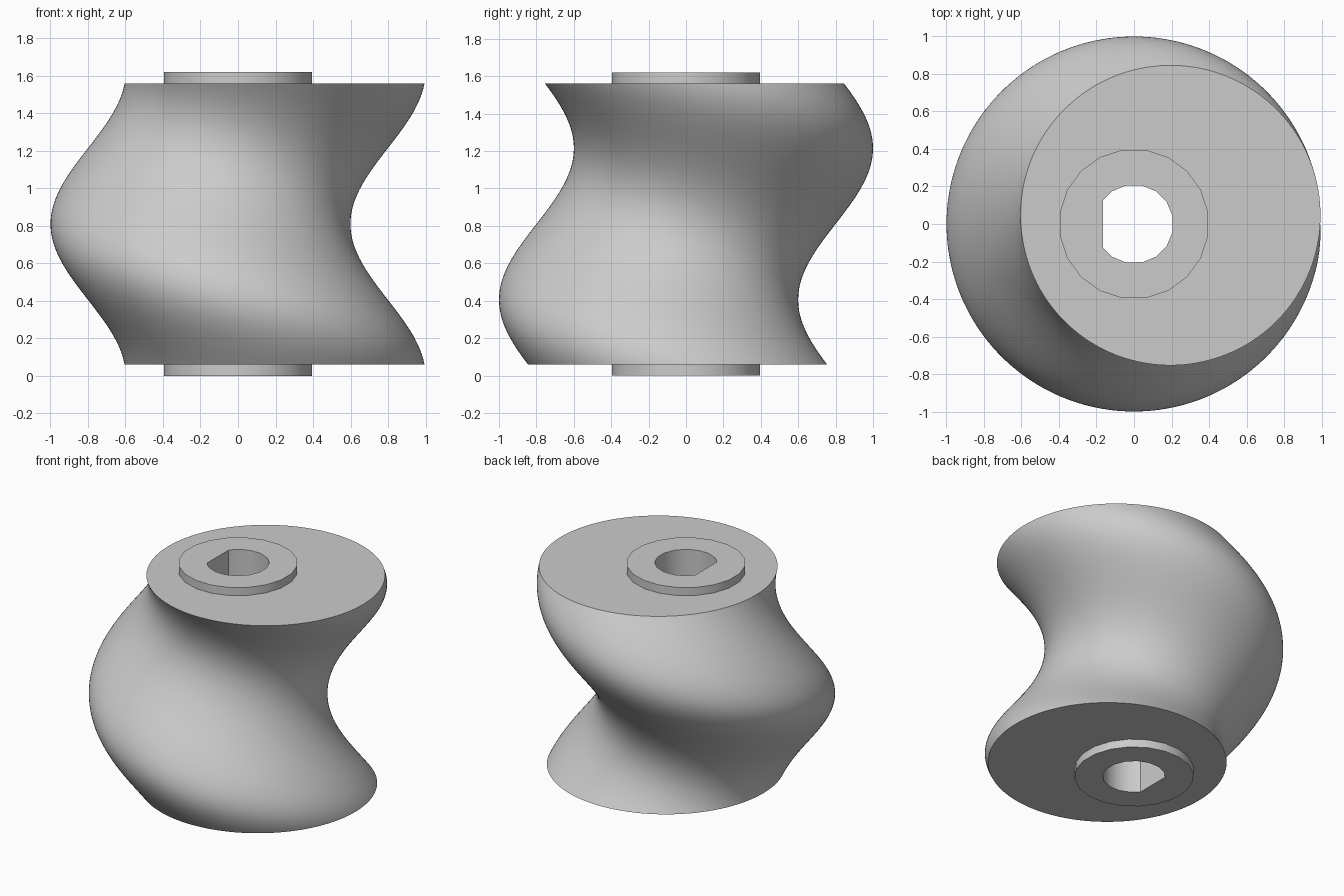
import bpy, bmesh
from math import cos, sin, pi, tau
from mathutils import Vector

if "Cube" in bpy.data.objects:
    bpy.data.objects.remove(bpy.data.objects["Cube"], do_unlink=True)

HEIGHT, COLLAR_H = 1.62, 0.06
LOBE_R, ECCENTRICITY = 0.8, 0.2
COLLAR_R, BORE_R, FLAT_X = 0.4, 0.21, -0.165

grey = bpy.data.materials.new("plain grey")
grey.use_nodes = True
colour = (0.6, 0.6, 0.6, 1)
grey.diffuse_color = colour
grey.node_tree.nodes["Principled BSDF"].inputs["Base Color"].default_value = colour


def circle(radius, sides, z, cx=0, cy=0):
    angles = [(i + 0.5) * tau / sides for i in range(sides)]
    return [Vector((cx + radius * cos(a), cy + radius * sin(a), z)) for a in angles]


def bore(z):
    """Sixteen-sided bore with one side cut flat."""
    ring = circle(BORE_R, 16, z)
    result = []
    for a, b in zip(ring, ring[1:] + ring[:1]):
        if a.x > FLAT_X:
            result.append(a)
        if (a.x > FLAT_X) != (b.x > FLAT_X):
            result.append(a.lerp(b, (FLAT_X - a.x) / (b.x - a.x)))
    return result


def lobe(z):
    """Eccentric circle, one full turn over the whole height."""
    turn = -tau * z / HEIGHT
    return circle(LOBE_R, 128, z, ECCENTRICITY * cos(turn), ECCENTRICITY * sin(turn))


def bored_solid(name, outer_rings):
    """Loft the outer rings, bore through them and fill both flat ends."""
    bm = bmesh.new()
    bore_rings = [bore(outer_rings[0][0].z), bore(outer_rings[-1][0].z)]
    ends = []
    for rings in (outer_rings, bore_rings):
        loops = [[bm.verts.new(p) for p in ring] for ring in rings]
        for low, high in zip(loops, loops[1:]):
            for i in range(len(low)):
                bm.faces.new((low[i - 1], low[i], high[i], high[i - 1]))
        ends.append((loops[0], loops[-1]))
    for end in (0, 1):
        edges = []
        for pair in ends:
            loop = pair[end]
            edges += [bm.edges.get((loop[i - 1], loop[i])) for i in range(len(loop))]
        bmesh.ops.triangle_fill(bm, use_beauty=True, use_dissolve=False, edges=edges)
    bmesh.ops.recalc_face_normals(bm, faces=bm.faces)
    mesh = bpy.data.meshes.new(name)
    bm.to_mesh(mesh)
    bm.free()
    mesh.materials.append(grey)
    obj = bpy.data.objects.new(name, mesh)
    bpy.context.collection.objects.link(obj)
    bpy.ops.object.select_all(action="DESELECT")
    obj.select_set(True)
    bpy.context.view_layer.objects.active = obj
    bpy.ops.object.shade_smooth_by_angle(angle=pi / 6)


# Twisted eccentric body
STEPS = 100
span = HEIGHT - 2 * COLLAR_H
bored_solid("rotor_body", [lobe(COLLAR_H + span * i / STEPS) for i in range(STEPS + 1)])

# Collars at both ends
for name, base in (("lower_collar", 0), ("upper_collar", HEIGHT - COLLAR_H)):
    bored_solid(name, [circle(COLLAR_R, 20, z) for z in (base, base + COLLAR_H)])
